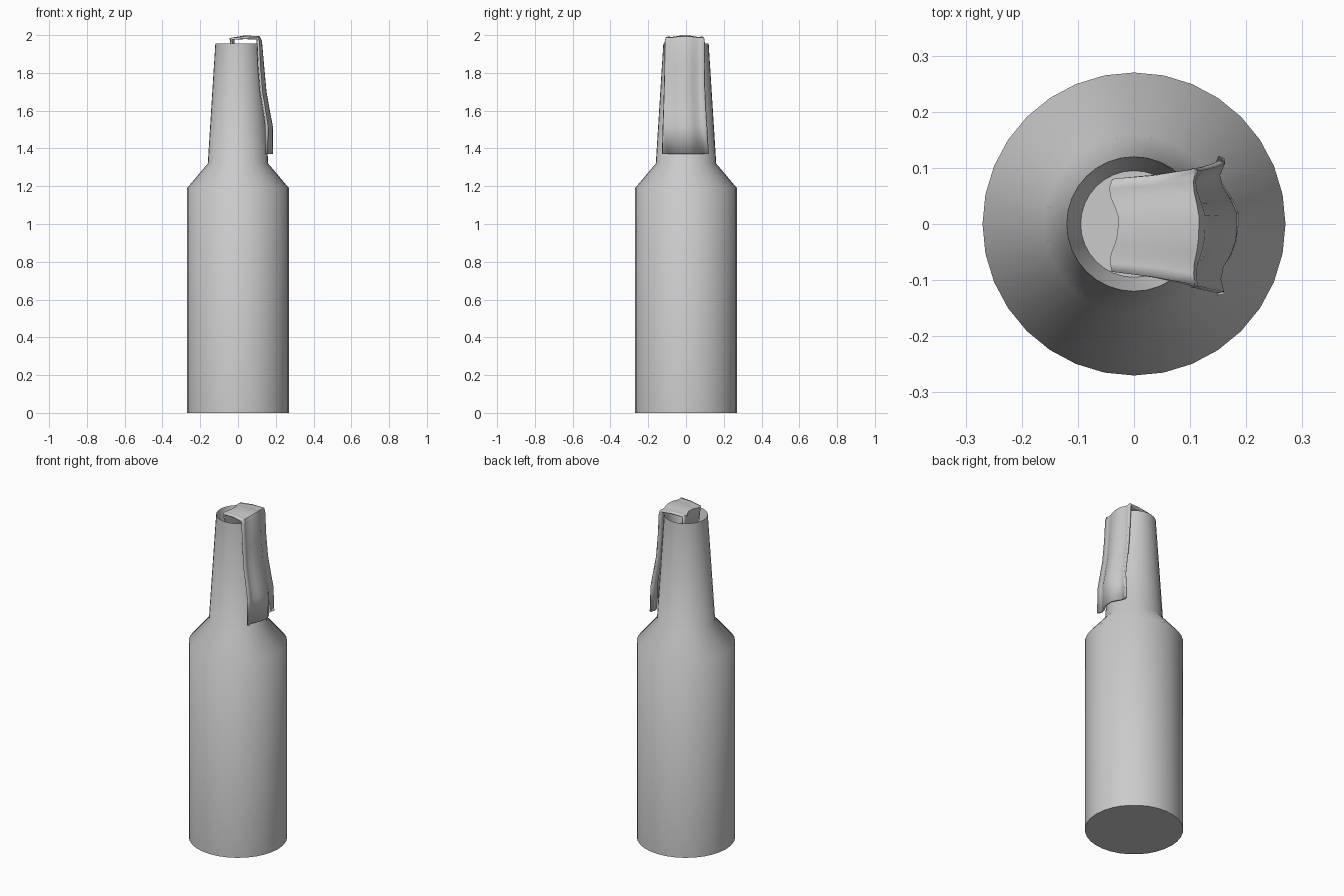
import bpy, bmesh, math

if "Cube" in bpy.data.objects:
    bpy.data.objects.remove(bpy.data.objects["Cube"])

def make_object(name, bm, angle):
    bmesh.ops.recalc_face_normals(bm, faces=bm.faces)
    me = bpy.data.meshes.new(name)
    bm.to_mesh(me)
    bm.free()
    ob = bpy.data.objects.new(name, me)
    bpy.context.collection.objects.link(ob)
    bpy.ops.object.select_all(action='DESELECT')
    ob.select_set(True)
    bpy.context.view_layer.objects.active = ob
    bpy.ops.object.shade_smooth_by_angle(angle=math.radians(angle))
    return ob

# bottle: lathed profile with a recessed mouth
SIDES = 32
profile = [(0.27, 0), (0.27, 1.19), (0.16, 1.32), (0.12, 1.955), (0.095, 1.86)]
bm = bmesh.new()
rings = [[bm.verts.new((r * math.cos(i * math.tau / SIDES),
                        r * math.sin(i * math.tau / SIDES), z))
          for i in range(SIDES)] for r, z in profile]
for a, b in zip(rings, rings[1:]):
    for i in range(SIDES):
        j = (i + 1) % SIDES
        bm.faces.new((a[i], a[j], b[j], b[i]))
bm.faces.new(rings[0][::-1])
bm.faces.new(rings[-1])
make_object("bottle", bm, 60)

# cloth strip: rises from the mouth, folds over the rim, hangs down the neck
# each row: x, z, y of left edge, y of right edge, fold strength in x, in z
path = [(-0.020, 1.87, -0.075, 0.070, 0.25, 0),
        (-0.024, 1.982, -0.085, 0.080, 0.45, 0.1),
        (0.040, 1.989, -0.095, 0.087, 0.2, 0.25),
        (0.112, 1.986, -0.109, 0.096, 0.3, 0.2),
        (0.121, 1.965, -0.112, 0.098, 0.5, 0.1),
        (0.133, 1.83, -0.113, 0.098, 0.7, 0),
        (0.145, 1.70, -0.116, 0.100, 0.75, 0),
        (0.166, 1.58, -0.120, 0.106, 0.8, 0),
        (0.178, 1.52, -0.122, 0.110, 0.9, 0),
        (0.180, 1.37, -0.126, 0.119, 1.0, 0)]
folds = [-.026, -.032, -.027, -.012, -.003, 0, 0, -.012, -.028, -.034, -.024]
bm = bmesh.new()
rows = []
for x, z, y0, y1, kx, kz in path:
    rows.append([bm.verts.new((x + kx * f,
                               y0 + (y1 - y0) * i / (len(folds) - 1),
                               z + kz * (f + 0.015)))
                 for i, f in enumerate(folds)])
for a, b in zip(rows, rows[1:]):
    for i in range(len(folds) - 1):
        bm.faces.new((a[i], a[i + 1], b[i + 1], b[i]))
cloth = make_object("cloth_rag", bm, 50)
solid = cloth.modifiers.new("thickness", 'SOLIDIFY')
solid.thickness = 0.012
solid.offset = 0
